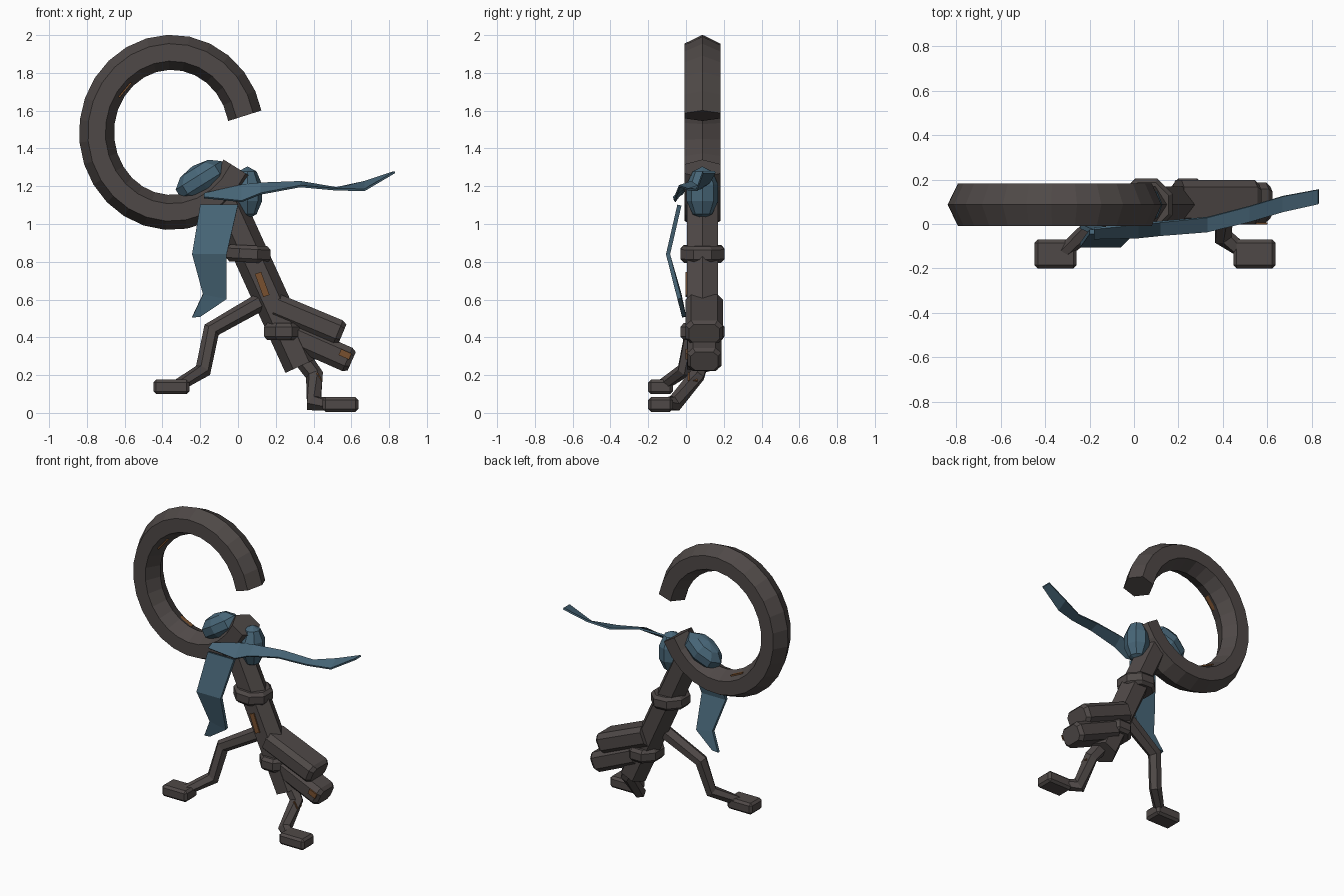
import bpy, bmesh, math
from mathutils import Vector, Matrix

if "Cube" in bpy.data.objects:
    bpy.data.objects.remove(bpy.data.objects["Cube"])


def material(name, rgb):
    m = bpy.data.materials.new(name)
    m.diffuse_color = (*rgb, 1)
    m.use_nodes = True
    m.node_tree.nodes["Principled BSDF"].inputs["Base Color"].default_value = m.diffuse_color
    return m


IRON = material("dark_iron", (0.078, 0.066, 0.063))
CLOTH = material("blue_cloth", (0.065, 0.135, 0.19))
RUST = material("rust", (0.19, 0.08, 0.028))
MID = 0.087  # depth of the body's centre plane


def finish(name, bm, mat):
    bmesh.ops.recalc_face_normals(bm, faces=bm.faces)
    me = bpy.data.meshes.new(name)
    bm.to_mesh(me)
    bm.free()
    me.materials.append(mat)
    ob = bpy.data.objects.new(name, me)
    bpy.context.collection.objects.link(ob)
    return ob


def ngon(n, across, deep, turn=0.0):
    """Cross-section: (in-plane offset, depth offset)."""
    return [(across * math.cos(math.tau * i / n + turn),
             deep * math.sin(math.tau * i / n + turn)) for i in range(n)]


def chamfered(a, d, c):
    """Rectangle section with cut corners."""
    return [(a, d - c), (a - c, d), (c - a, d), (-a, d - c),
            (-a, c - d), (c - a, -d), (a - c, -d), (a, c - d)]


def sweep(name, pts, section, scales=None, mat=IRON):
    """Closed tube along a path, kept level with the y axis."""
    pts = [Vector(p) for p in pts]
    scales = scales or [1] * len(pts)
    bm = bmesh.new()
    rings = []
    for i, p in enumerate(pts):
        a = (p - pts[i - 1]).normalized() if i else Vector()
        b = (pts[i + 1] - p).normalized() if i < len(pts) - 1 else Vector()
        t = (a + b).normalized()
        side = (Vector((0, 1, 0)) - t * t.y).normalized()
        across = t.cross(side)
        miter = 1 / max(0.6, (a + b).length / 2) if a.length and b.length else 1
        rings.append([bm.verts.new(p + (across * u * miter + side * v) * scales[i])
                      for u, v in section])
    n = len(section)
    for r, s in zip(rings, rings[1:]):
        for j in range(n):
            bm.faces.new((r[j], r[(j + 1) % n], s[(j + 1) % n], s[j]))
    bm.faces.new(rings[0])
    bm.faces.new(rings[-1])
    return finish(name, bm, mat)


def box(name, centre, size, tilt=0.0, bevel=0.0, mat=IRON):
    bm = bmesh.new()
    bmesh.ops.create_cube(bm, size=1)
    bmesh.ops.scale(bm, vec=size, verts=bm.verts)
    if bevel:
        bmesh.ops.bevel(bm, geom=bm.edges[:], offset=bevel, segments=1, affect='EDGES')
    bm.transform(Matrix.Translation(centre) @ Matrix.Rotation(math.radians(tilt), 4, 'Y'))
    return finish(name, bm, mat)


def ribbon(name, pairs, thick):
    bm = bmesh.new()
    rows = [(bm.verts.new(a), bm.verts.new(b)) for a, b in pairs]
    for r, s in zip(rows, rows[1:]):
        bm.faces.new((r[0], r[1], s[1], s[0]))
    ob = finish(name, bm, CLOTH)
    mod = ob.modifiers.new("thickness", 'SOLIDIFY')
    mod.thickness = thick
    mod.offset = 0


def wrap(name, centre, size, tilt):
    bm = bmesh.new()
    bmesh.ops.create_uvsphere(bm, u_segments=8, v_segments=5, radius=1)
    bm.transform(Matrix.Translation(centre) @ Matrix.Rotation(math.radians(tilt), 4, 'Y')
                 @ Matrix.Diagonal((*size, 1)))
    finish(name, bm, CLOTH)


# Open hexagonal hoop
def hoop(deg, shrink=0.0):
    a = math.radians(deg)
    return Vector((-0.352 + (0.397 - shrink) * math.cos(a), MID,
                   1.485 + (0.424 - shrink) * math.sin(a)))


sweep("hoop", [hoop(12 + 321 * i / 24) for i in range(25)], ngon(6, 0.092, 0.11))

# Slanted shaft with two collars
low, high = Vector((0.335, MID, 0.25)), Vector((-0.075, MID, 1.15))
sweep("shaft", [low, high], ngon(6, 0.092, 0.095))
for name, x, z, r, tilt in (("upper_collar", 0.055, 0.842, 0.122, -0.05),
                            ("lower_collar", 0.242, 0.43, 0.108, 0.0)):
    axis = Vector((-tilt, 0, 1))
    c = Vector((x, MID, z))
    sweep(name, [c + axis * h for h in (-0.045, -0.025, 0.025, 0.045)],
          ngon(8, r, 0.122, math.pi / 8), [0.88, 1.04, 1.04, 0.88])

# Two teeth sticking out of the shaft
for name, a, b, deep in (("upper_tooth", (0.2, 0.565), (0.553, 0.418), 0.1),
                         ("lower_tooth", (0.29, 0.41), (0.602, 0.273), 0.09)):
    a, b = Vector((a[0], 0.097, a[1])), Vector((b[0], 0.097, b[1]))
    d = (b - a).normalized() * 0.025
    sweep(name, [a, b - d, b], chamfered(0.067, deep, 0.03), [1, 1, 0.8])

# Bent legs and block feet
sweep("back_leg", [(0.14, 0.07, 0.6), (-0.14, 0.035, 0.44),
                   (-0.185, -0.01, 0.225), (-0.31, -0.12, 0.15)],
      ngon(6, 0.042, 0.042), [1.15, 1, 0.95, 0.8])
sweep("front_leg", [(0.31, 0.09, 0.33), (0.405, 0.06, 0.2),
                    (0.402, -0.06, 0.05), (0.5, -0.13, 0.045)],
      ngon(6, 0.044, 0.044), [1.15, 1, 0.95, 0.8])
box("back_foot", (-0.353, -0.135, 0.138), (0.19, 0.13, 0.078), bevel=0.015)
box("front_foot", (0.542, -0.135, 0.045), (0.19, 0.13, 0.078), bevel=0.015)

# Scarf bunched around the neck, with two loose tails
wrap("scarf_left_wrap", (-0.195, MID, 1.235), (0.15, 0.092, 0.085), -32)
wrap("scarf_right_wrap", (0.05, MID, 1.165), (0.082, 0.088, 0.14), 0)
ribbon("scarf_flying_tail", [((x, y0, z0), (x, y1, z1)) for x, y0, z0, y1, z1 in (
    (-0.18, -0.065, 1.14, -0.02, 1.16), (0.02, -0.06, 1.12, 0.0, 1.205),
    (0.12, -0.05, 1.16, 0.01, 1.215), (0.33, -0.035, 1.2, 0.03, 1.222),
    (0.52, 0.01, 1.183, 0.08, 1.19), (0.67, 0.055, 1.18, 0.125, 1.222),
    (0.83, 0.09, 1.275, 0.155, 1.275))], 0.012)
ribbon("scarf_hanging_tail", [((x0, y, z0), (x1, y, z1)) for x0, z0, x1, z1, y in (
    (-0.2, 1.1, 0.0, 1.1, -0.035), (-0.243, 0.84, -0.06, 0.84, -0.095),
    (-0.185, 0.63, -0.06, 0.605, -0.035), (-0.243, 0.507, -0.2, 0.51, -0.01))], 0.022)

# Rust patches on hoop, shaft, tooth and leg
box("shaft_rust", (0.128, 0.001, 0.68), (0.035, 0.009, 0.13), -20, mat=RUST)
box("tooth_rust", (0.567, 0.003, 0.31), (0.06, 0.009, 0.035), 24, mat=RUST)
box("leg_rust", (0.43, 0.035, 0.19), (0.05, 0.05, 0.009), 60, mat=RUST)
for name, deg, y in (("hoop_inner_rust", 140, 0.05), ("hoop_low_rust", 245, 0.12)):
    box(name, hoop(deg, 0.075) + Vector((0, y - MID, 0)), (0.009, 0.05, 0.1), -deg, mat=RUST)
